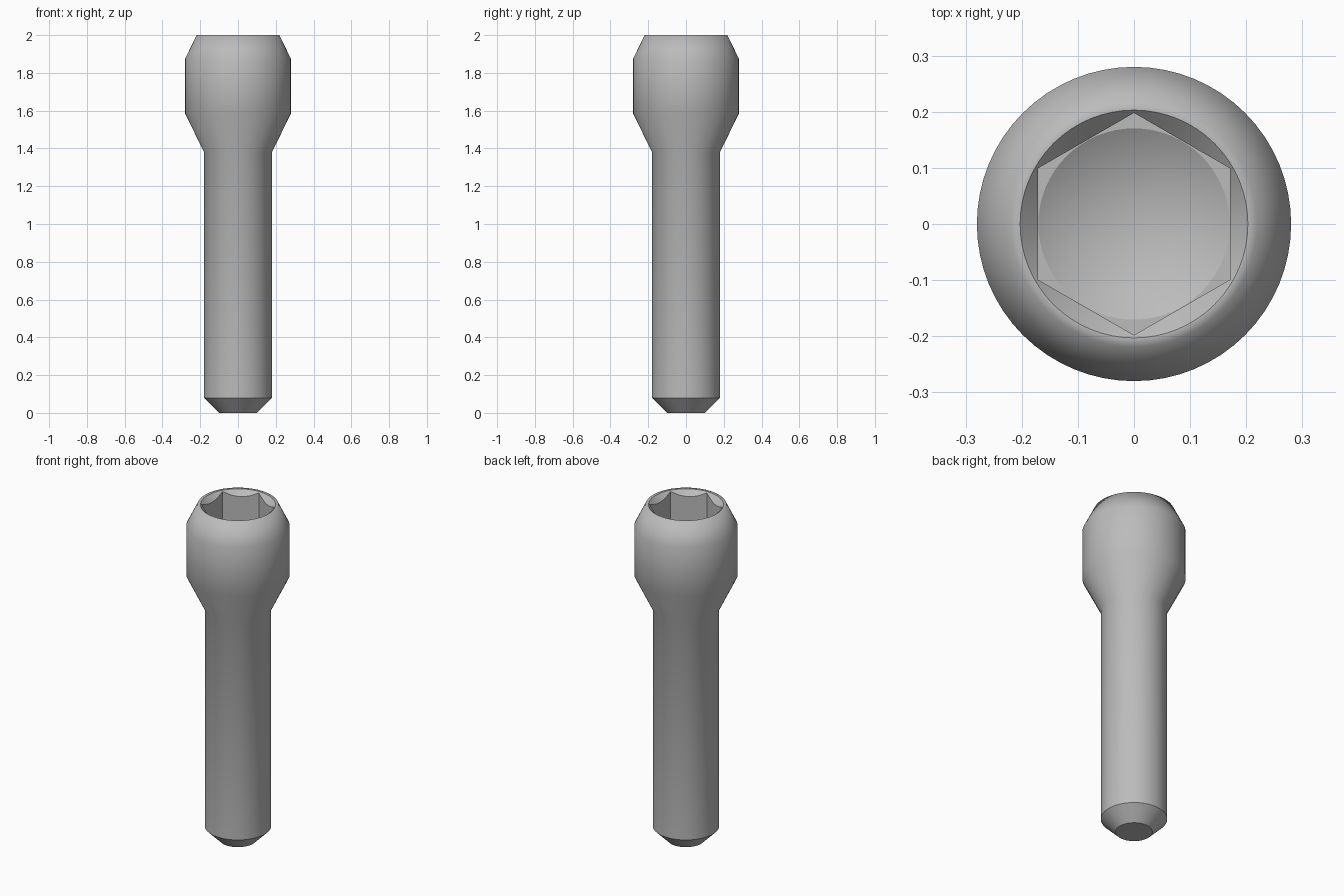
import bpy, bmesh, math
from mathutils import Vector, Matrix

cube = bpy.data.objects.get("Cube")
if cube:
    bpy.data.objects.remove(cube, do_unlink=True)

SEGMENTS = 64
SOCKET_FLOOR = 1.64

steel = bpy.data.materials.new("grey steel")
steel.use_nodes = True
GREY = (0.5, 0.5, 0.5, 1)
steel.diffuse_color = GREY
steel.node_tree.nodes["Principled BSDF"].inputs["Base Color"].default_value = GREY


def lathe(name, profile, sides=SEGMENTS, turn=0.0):
    """Revolve (radius, z) points, from axis to axis, into a closed solid."""
    bm = bmesh.new()
    verts = [bm.verts.new((r, 0, z)) for r, z in profile]
    edges = [bm.edges.new(pair) for pair in zip(verts, verts[1:])]
    bmesh.ops.spin(bm, geom=verts + edges, cent=(0, 0, 0), axis=(0, 0, 1),
                   angle=math.tau, steps=sides, use_merge=True)
    bmesh.ops.remove_doubles(bm, verts=bm.verts, dist=1e-5)
    bmesh.ops.rotate(bm, verts=bm.verts, cent=(0, 0, 0),
                     matrix=Matrix.Rotation(turn, 3, "Z"))
    bmesh.ops.recalc_face_normals(bm, faces=bm.faces)
    mesh = bpy.data.meshes.new(name)
    bm.to_mesh(mesh)
    bm.free()
    mesh.materials.append(steel)
    obj = bpy.data.objects.new(name, mesh)
    bpy.context.collection.objects.link(obj)
    return obj


# Screw: tip chamfer, shank, flared head, rounded rim and countersink
screw = lathe("socket_screw", [
    (0, 0), (0.10, 0), (0.18, 0.08), (0.18, 1.38), (0.28, 1.585),
    (0.28, 1.875), (0.219, 2.0), (0.203, 2.0), (0.16, 1.957), (0, 1.957)])

# Cutters: hexagonal socket and the drill point below it
hexagon = lathe("hex_cutter", [
    (0, SOCKET_FLOOR), (0.198, SOCKET_FLOOR), (0.198, 2.1), (0, 2.1)],
    sides=6, turn=math.pi / 2)
drill = lathe("drill_cutter", [
    (0, SOCKET_FLOOR - 0.1), (0.1705, SOCKET_FLOOR),
    (0.1705, SOCKET_FLOOR + 0.1), (0, SOCKET_FLOOR + 0.1)])

for cutter in (hexagon, drill):
    cutter.hide_render = True
    cut = screw.modifiers.new(cutter.name, "BOOLEAN")
    cut.operation = "DIFFERENCE"
    cut.solver = "EXACT"
    cut.object = cutter

# Apply the cuts and drop the cutters
depsgraph = bpy.context.evaluated_depsgraph_get()
result = bpy.data.meshes.new_from_object(screw.evaluated_get(depsgraph))
screw.modifiers.clear()
screw.data = result
for cutter in (hexagon, drill):
    bpy.data.objects.remove(cutter, do_unlink=True)

# Smooth shading with crisp edges, except the soft outer rim of the head
bm = bmesh.new()
bm.from_mesh(result)
for face in bm.faces:
    face.smooth = True
for edge in bm.edges:
    middle = (edge.verts[0].co + edge.verts[1].co) / 2
    outer_rim = middle.z > 1.99 and Vector(middle.xy).length > 0.21
    edge.smooth = outer_rim or edge.calc_face_angle(0) < math.radians(30)
bm.to_mesh(result)
bm.free()
